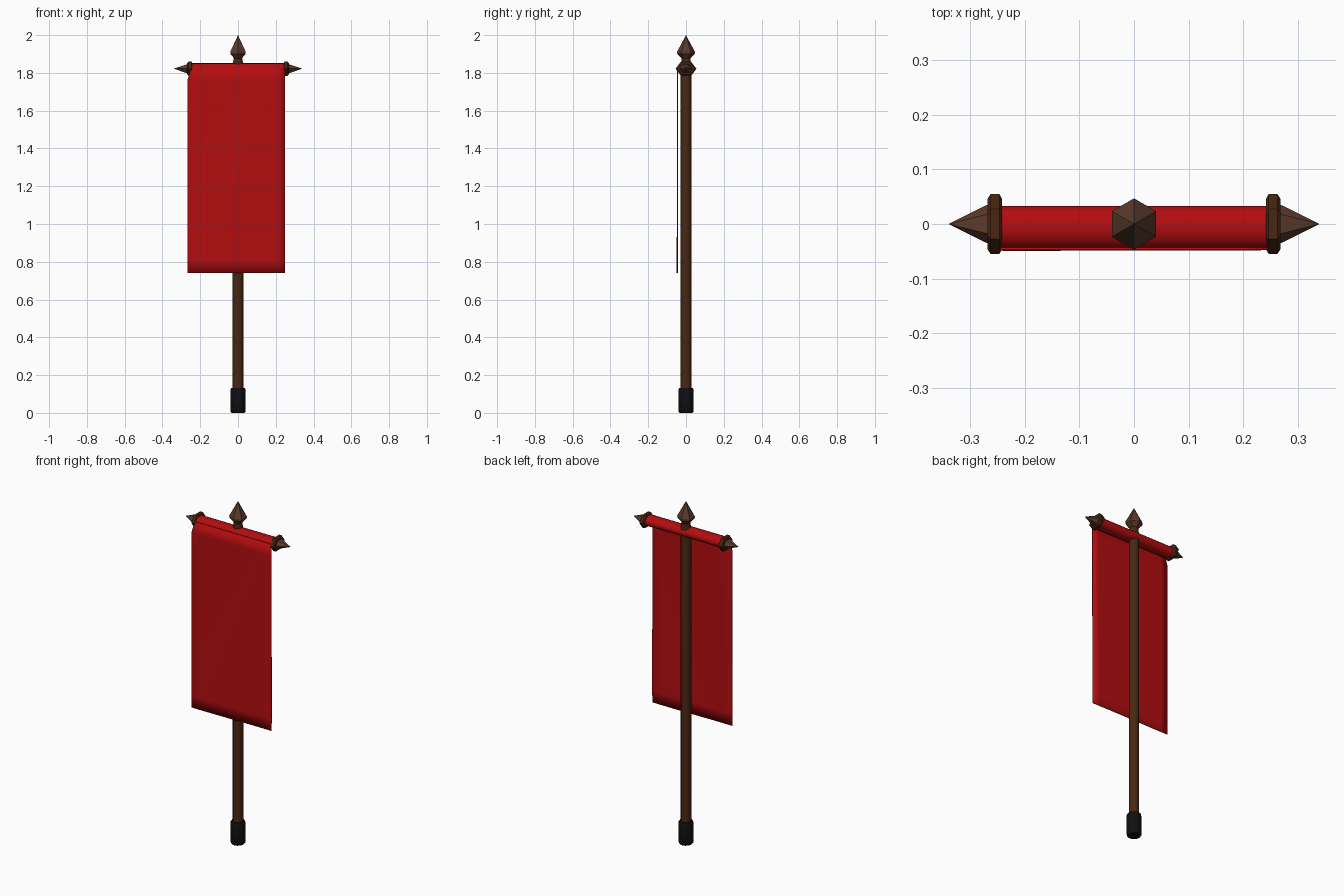
import bpy, bmesh, math
from mathutils import Matrix, Vector

cube = bpy.data.objects.get("Cube")
if cube:
    bpy.data.objects.remove(cube)


def material(name, r, g, b, rough=0.7):
    m = bpy.data.materials.new(name)
    m.use_nodes = True
    m.diffuse_color = (r, g, b, 1)
    bsdf = m.node_tree.nodes["Principled BSDF"]
    bsdf.inputs["Base Color"].default_value = (r, g, b, 1)
    bsdf.inputs["Roughness"].default_value = rough
    return m


RED = material("red cloth", 0.45, 0.004, 0.005)
WOOD = material("dark wood", 0.066, 0.02, 0.006)
CARVED = material("carved wood", 0.105, 0.042, 0.023)
BLACK = material("black iron", 0.005, 0.005, 0.006)


def finish(bm, name, mat, angle=35):
    bmesh.ops.recalc_face_normals(bm, faces=bm.faces)
    mesh = bpy.data.meshes.new(name)
    bm.to_mesh(mesh)
    bm.free()
    mesh.materials.append(mat)
    ob = bpy.data.objects.new(name, mesh)
    bpy.context.collection.objects.link(ob)
    bpy.ops.object.select_all(action='DESELECT')
    ob.select_set(True)
    bpy.context.view_layer.objects.active = ob
    bpy.ops.object.shade_smooth_by_angle(angle=math.radians(angle))
    return ob


def turned(name, profile, sides, mat, matrix=Matrix(), angle=35):
    """Turn (radius, height) pairs around z, with a vertex on the y axis."""
    bm = bmesh.new()
    rings = []
    for r, h in profile:
        ring = [bm.verts.new((r * math.sin(math.tau * i / sides),
                              r * math.cos(math.tau * i / sides), h))
                for i in range(sides)]
        rings.append(ring)
    for a, b in zip(rings, rings[1:]):
        for i in range(sides):
            j = (i + 1) % sides
            bm.faces.new((a[i], a[j], b[j], b[i]))
    bm.faces.new(rings[0])
    bm.faces.new(rings[-1])
    bmesh.ops.remove_doubles(bm, verts=bm.verts, dist=0.0002)
    bm.transform(matrix)
    return finish(bm, name, mat, angle)


# Upright pole, iron foot and pointed finial
turned("pole", [(0.028, 0.08), (0.028, 1.84), (0.023, 1.875)], 12, WOOD)
turned("pole_foot", [(0.035, 0), (0.039, 0.006), (0.039, 0.125), (0.035, 0.132)], 12, BLACK)
turned("finial", [(0.026, 1.85), (0.022, 1.875), (0.046, 1.9), (0.047, 1.912), (0, 2.0)],
       6, CARVED, angle=25)

# Crossbar with a collar and a spike on each end
BAR_Z = 1.822
flat = Matrix.Diagonal((1, 1, 0.78, 1))
lift = Matrix.Translation((0, 0, BAR_Z))
for side, label in ((1, "left"), (-1, "right")):
    aim = lift @ flat @ Matrix.Rotation(side * math.pi / 2, 4, 'Y')
    turned(label + "_collar", [(0.046, 0.242), (0.055, 0.247), (0.055, 0.263), (0.046, 0.269)],
           6, WOOD, aim, 25)
    turned(label + "_spike", [(0.036, 0.262), (0.034, 0.272), (0, 0.34)], 6, CARVED, aim, 25)
turned("crossbar", [(0.032, -0.25), (0.032, 0.25)], 12, WOOD,
       lift @ flat @ Matrix.Rotation(math.pi / 2, 4, 'Y'))

# Cloth sleeve wrapped over the crossbar
sleeve = turned("cloth_sleeve", [(0.039, -0.247), (0.039, 0.247)], 16, RED,
                Matrix.Translation((0, -0.006, BAR_Z - 0.001)) @ flat
                @ Matrix.Rotation(math.pi / 2, 4, 'Y'))

# Hanging cloth, a thin sheet narrowing between the collars at the top
bm = bmesh.new()
COLS, ROWS = 12, 16
TOP, BOTTOM = 1.83, 0.74
grid = []
for r in range(ROWS + 1):
    t = r / ROWS
    z = TOP + (BOTTOM - TOP) * t
    left = -0.247 if z > 1.8 else -0.268
    row = []
    for c in range(COLS + 1):
        u = c / COLS
        x = left + (0.248 - left) * u
        y = -0.0455 + 0.0012 * math.sin(5 * u + 4 * t) * t
        row.append(bm.verts.new((x, y, z)))
    grid.append(row)
for a, b in zip(grid, grid[1:]):
    for c in range(COLS):
        bm.faces.new((a[c], a[c + 1], b[c + 1], b[c]))
sheet = finish(bm, "hanging_cloth", RED)
solid = sheet.modifiers.new("thickness", 'SOLIDIFY')
solid.thickness = 0.005
solid.offset = 0
